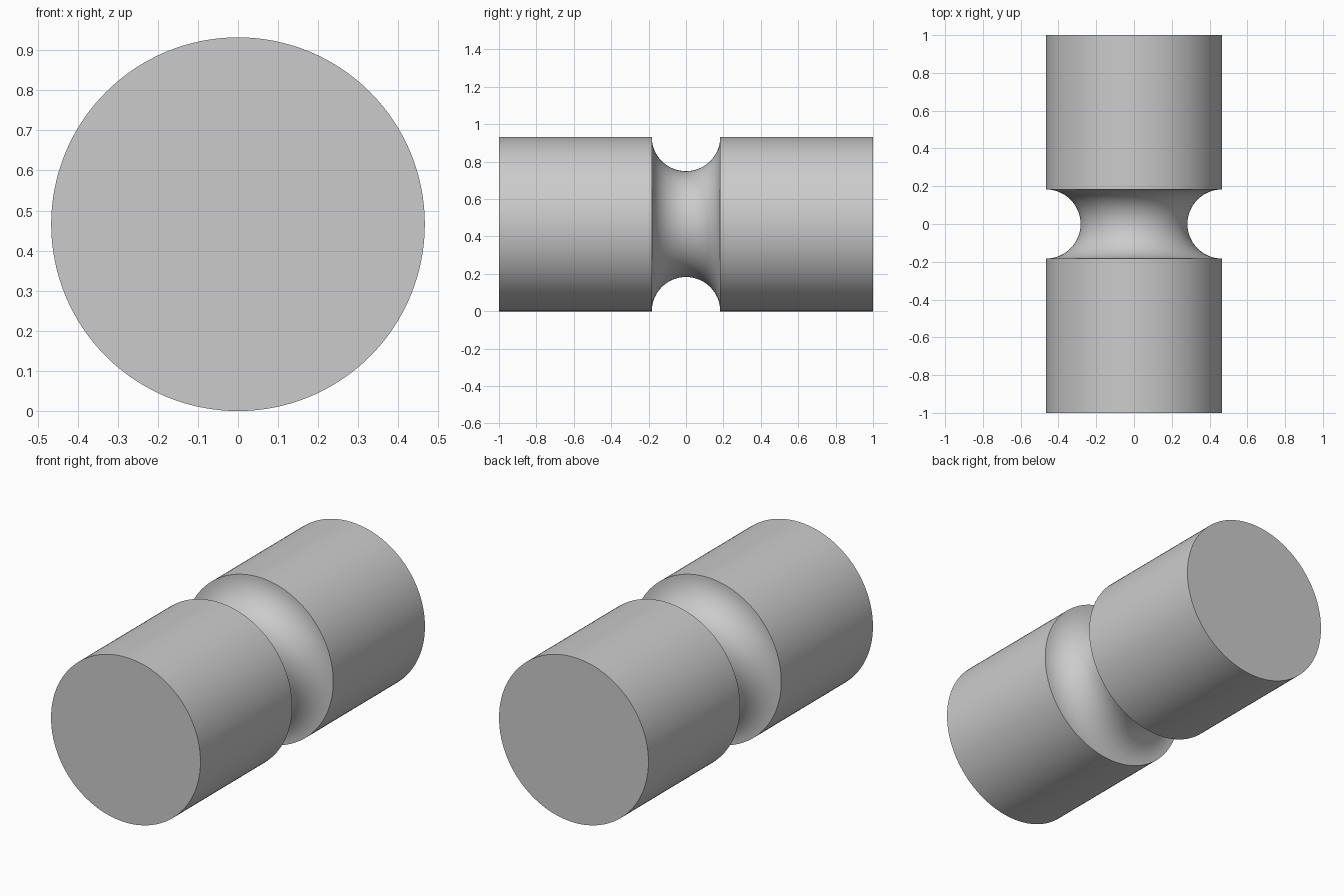
import bpy
import bmesh
from math import cos, sin, pi, radians
from mathutils import Vector

default_cube = bpy.data.objects.get("Cube")
if default_cube:
    bpy.data.objects.remove(default_cube, do_unlink=True)

RADIUS = 0.466       # outer radius of the rod
HALF_LENGTH = 1.0
GROOVE = 0.183       # radius of the round groove
SEGMENTS = 128
GROOVE_STEPS = 32

grey = bpy.data.materials.new("plain grey")
grey.use_nodes = True
colour = (0.6, 0.6, 0.6, 1.0)
grey.diffuse_color = colour
grey.node_tree.nodes["Principled BSDF"].inputs["Base Color"].default_value = colour

# Profile as (distance along the axis, radius), with a half-round groove
profile = [(-HALF_LENGTH, RADIUS)]
for i in range(GROOVE_STEPS + 1):
    a = pi * i / GROOVE_STEPS
    profile.append((-GROOVE * cos(a), RADIUS - GROOVE * sin(a)))
profile.append((HALF_LENGTH, RADIUS))

# Lathe the profile around the y axis
bm = bmesh.new()
rings = []
for y, r in profile:
    angles = [2 * pi * k / SEGMENTS for k in range(SEGMENTS)]
    rings.append([bm.verts.new(Vector((r * cos(a), y, r * sin(a)))) for a in angles])
for near, far in zip(rings, rings[1:]):
    for k in range(SEGMENTS):
        n = (k + 1) % SEGMENTS
        bm.faces.new((near[k], near[n], far[n], far[k]))

# Flat end caps
bm.faces.new(rings[0])
bm.faces.new(rings[-1])
bmesh.ops.recalc_face_normals(bm, faces=bm.faces)

mesh = bpy.data.meshes.new("grooved_rod")
bm.to_mesh(mesh)
bm.free()
mesh.materials.append(grey)
rod = bpy.data.objects.new("grooved_rod", mesh)
rod.location.z = RADIUS
bpy.context.collection.objects.link(rod)

# Smooth the curved surfaces, keep the rims sharp
bpy.ops.object.select_all(action="DESELECT")
rod.select_set(True)
bpy.context.view_layer.objects.active = rod
bpy.ops.object.shade_smooth_by_angle(angle=radians(30))
